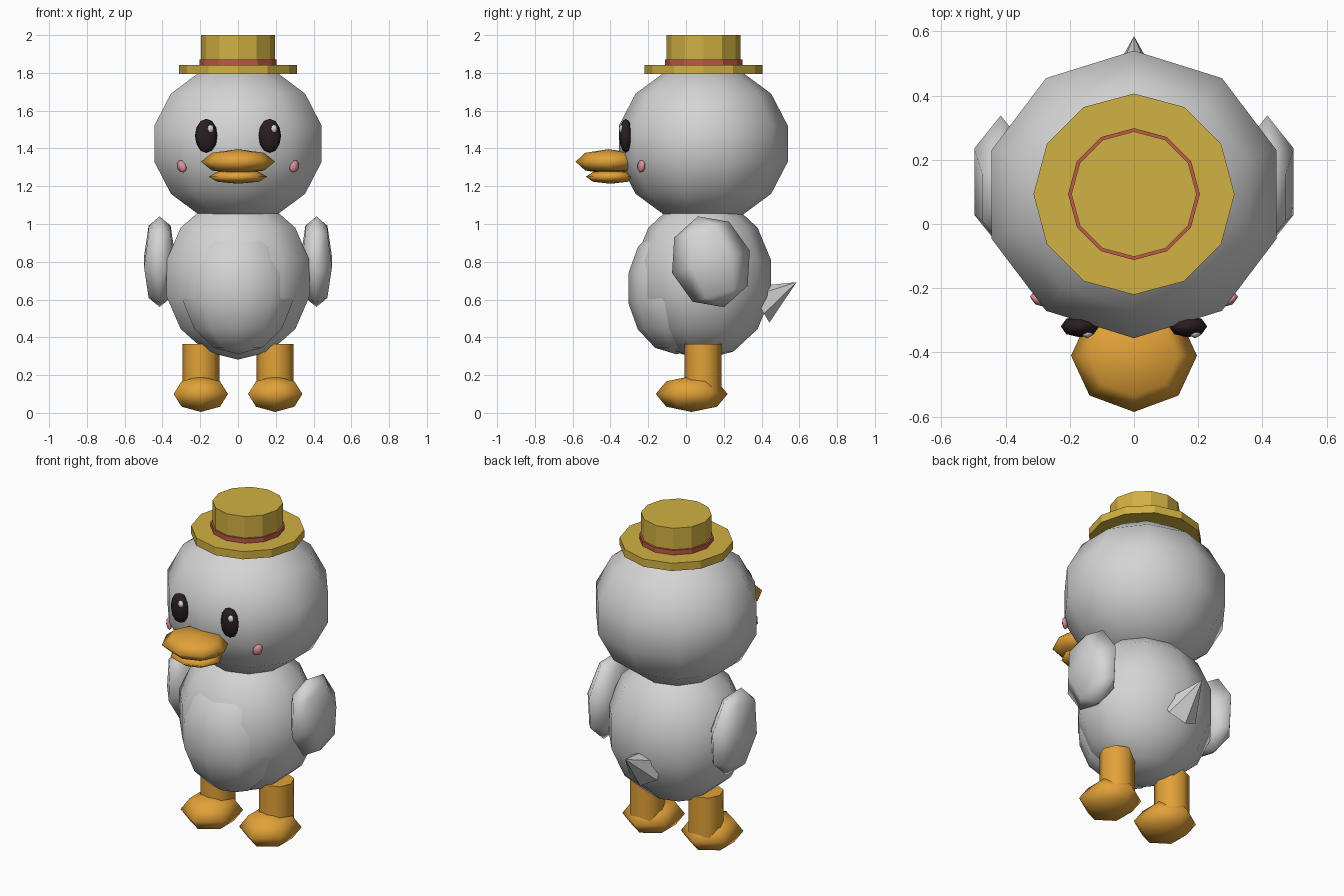
import bpy, bmesh
from math import sin, cos, pi, radians
from mathutils import Vector

default = bpy.data.objects.get("Cube")
if default:
    bpy.data.objects.remove(default, do_unlink=True)


def material(name, rgb):
    m = bpy.data.materials.new(name)
    m.use_nodes = True
    m.diffuse_color = (*rgb, 1)
    m.node_tree.nodes["Principled BSDF"].inputs["Base Color"].default_value = (*rgb, 1)
    return m


WHITE = material("feather_white", (0.66, 0.66, 0.66))
ORANGE = material("bill_orange", (0.76, 0.36, 0.04))
STRAW = material("straw_yellow", (0.64, 0.44, 0.055))
RED = material("band_red", (0.52, 0.10, 0.06))
DARK = material("eye_dark", (0.022, 0.013, 0.015))
PINK = material("cheek_pink", (0.70, 0.28, 0.32))


def lathe(name, profile, sides, mat, loc, scale=(1, 1, 1), rot=(0, 0, 0), smooth=True):
    """Spin (radius, height) points around z, one corner always facing +y."""
    bm = bmesh.new()
    rings = []
    for r, z in profile:
        if r < 1e-5:
            rings.append([bm.verts.new((0, 0, z * scale[2]))] * sides)
        else:
            turns = [2 * pi * i / sides for i in range(sides)]
            rings.append([bm.verts.new((-sin(a) * r * scale[0], cos(a) * r * scale[1],
                                        z * scale[2])) for a in turns])
    for low, high in zip(rings, rings[1:]):
        for i in range(sides):
            j = (i + 1) % sides
            corners = dict.fromkeys((low[i], low[j], high[j], high[i]))
            bm.faces.new(list(corners)).smooth = smooth
    # Close open ends with flat caps
    if profile[0][0] > 0:
        bm.faces.new(rings[0][::-1])
    if profile[-1][0] > 0:
        bm.faces.new(rings[-1])
    bmesh.ops.recalc_face_normals(bm, faces=bm.faces)
    mesh = bpy.data.meshes.new(name)
    bm.to_mesh(mesh)
    bm.free()
    mesh.materials.append(mat)
    obj = bpy.data.objects.new(name, mesh)
    obj.location = loc
    obj.rotation_euler = rot
    bpy.context.collection.objects.link(obj)
    return obj


def ball(name, loc, radii, sides, bands, mat, rot=(0, 0, 0)):
    arc = [(sin(pi * k / bands), -cos(pi * k / bands)) for k in range(bands + 1)]
    arc[0], arc[-1] = (0, -1), (0, 1)
    return lathe(name, arc, sides, mat, loc, radii, rot)


def drum(name, loc, radius, height, sides, mat, smooth=False):
    return lathe(name, [(radius, 0), (radius, height)], sides, mat, loc, smooth=smooth)


# Head and body
ball("head", (0, 0.092, 1.425), (0.478, 0.459, 0.425), 10, 7, WHITE)
ball("body", (0, 0.09, 0.712), (0.408, 0.37, 0.43), 10, 7, WHITE)
ball("belly", (0, -0.05, 0.66), (0.31, 0.262, 0.35), 10, 7, WHITE)

# Bill
ball("upper_bill", (0, -0.41, 1.33), (0.196, 0.175, 0.066), 8, 4, ORANGE)
ball("lower_bill", (0, -0.40, 1.25), (0.155, 0.13, 0.037), 8, 4, ORANGE)

# Hat
drum("hat_brim", (0, 0.093, 1.795), 0.313, 0.047, 12, STRAW)
drum("hat_band", (0, 0.093, 1.835), 0.205, 0.035, 12, RED)
drum("hat_crown", (0, 0.093, 1.84), 0.195, 0.16, 12, STRAW)

# Tail: a faceted cone pointing back and up
base, tip = Vector((0, 0.385, 0.572)), Vector((0, 0.585, 0.692))
axis = tip - base
lathe("tail", [(0.11, 0), (0, axis.length)], 6, WHITE, base,
      rot=axis.to_track_quat("Z", "Y").to_euler(), smooth=False)

# Paired parts
for side, s in (("left", 1), ("right", -1)):
    ball(f"{side}_wing", (s * 0.415, 0.132, 0.80), (0.095, 0.214, 0.25), 6, 4, WHITE,
         (radians(16), 0, 0))
    drum(f"{side}_leg", (s * 0.197, 0.09, 0.10), 0.098, 0.265, 8, ORANGE, True)
    ball(f"{side}_foot", (s * 0.197, 0.03, 0.10), (0.166, 0.19, 0.095), 6, 4, ORANGE)
    ball(f"{side}_eye", (s * 0.168, -0.319, 1.467), (0.06, 0.034, 0.09), 8, 6, DARK)
    ball(f"{side}_eye_glint", (s * 0.168 + 0.022, -0.338, 1.503), (0.02, 0.018, 0.023),
         6, 4, WHITE)
    ball(f"{side}_cheek", (s * 0.298, -0.237, 1.305), (0.03, 0.016, 0.035), 6, 4, PINK,
         (0, s * radians(25), s * radians(35)))
